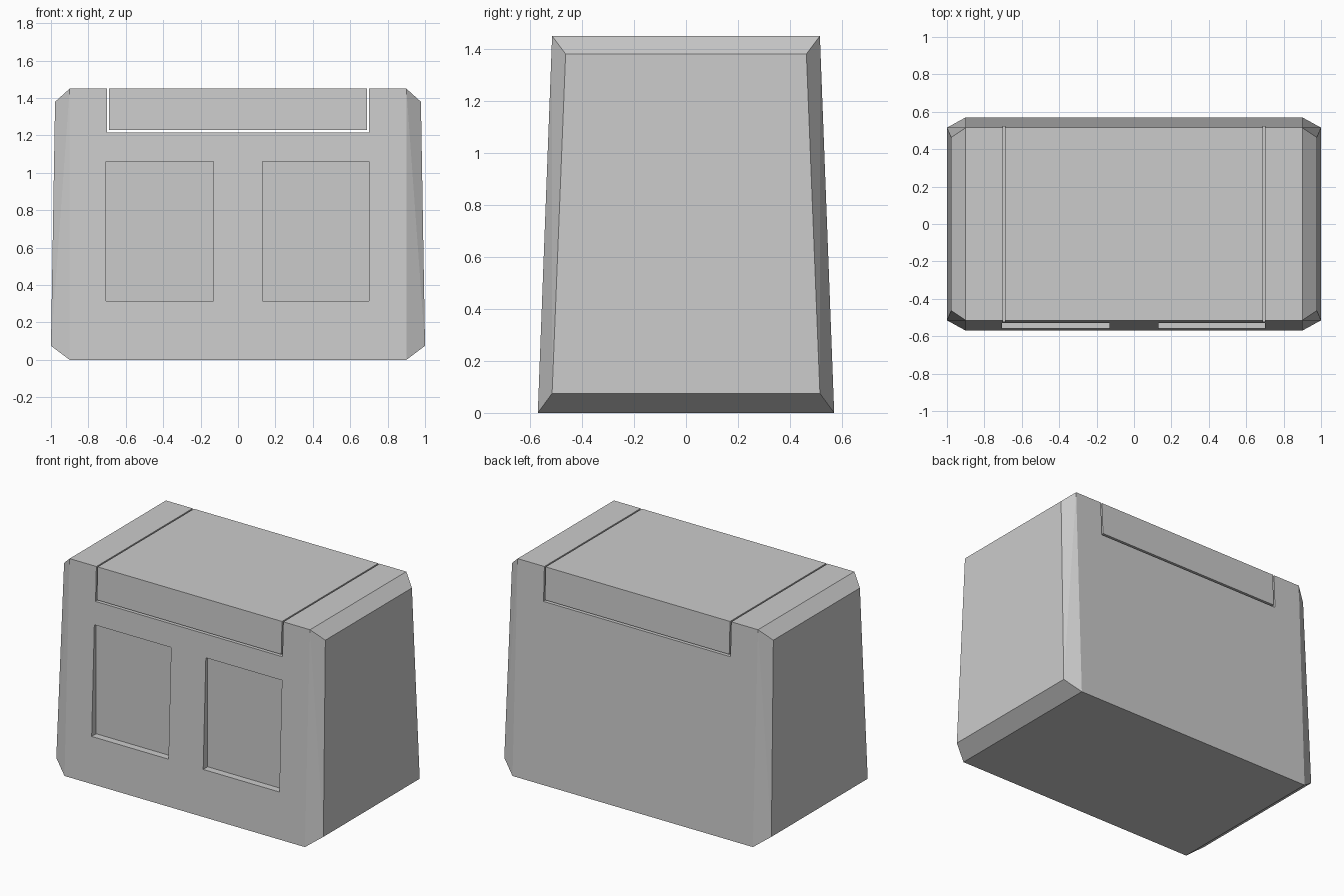
import bpy, bmesh, math

if "Cube" in bpy.data.objects:
    bpy.data.objects.remove(bpy.data.objects["Cube"])

grey = bpy.data.materials.new("light grey")
grey.diffuse_color = (0.6, 0.6, 0.6, 1)
grey.use_nodes = True
grey.node_tree.nodes["Principled BSDF"].inputs["Base Color"].default_value = grey.diffuse_color


def hull(name, points):
    """Flat-faced convex solid from its corner points."""
    bm = bmesh.new()
    for p in points:
        bm.verts.new(p)
    bmesh.ops.convex_hull(bm, input=bm.verts[:])
    bmesh.ops.dissolve_limit(bm, angle_limit=math.radians(2),
                             verts=bm.verts[:], edges=bm.edges[:])
    bmesh.ops.recalc_face_normals(bm, faces=bm.faces[:])
    mesh = bpy.data.meshes.new(name)
    bm.to_mesh(mesh)
    bm.free()
    mesh.materials.append(grey)
    obj = bpy.data.objects.new(name, mesh)
    bpy.context.collection.objects.link(obj)
    return obj


def mirrored(corners):
    """Repeat (x, y, z) corners in all four quadrants."""
    return [(sx * x, sy * y, z) for x, y, z in corners
            for sx in (-1, 1) for sy in (-1, 1)]


def cut(target, name, x0, x1, y0, y1, z0, z1):
    """Subtract a hidden box from the target."""
    cutter = hull(name, [(x, y, z) for x in (x0, x1)
                         for y in (y0, y1) for z in (z0, z1)])
    cutter.hide_render = True
    cutter.hide_viewport = True
    mod = target.modifiers.new(name, 'BOOLEAN')
    mod.operation = 'DIFFERENCE'
    mod.solver = 'EXACT'
    mod.object = cutter


BASE_Y, TOP_Y, HEIGHT = 0.57, 0.515, 1.45


def wall_y(z):
    """Half depth of the leaning front and back walls at a height."""
    return BASE_Y + (TOP_Y - BASE_Y) * z / HEIGHT


# Tapered body with bevelled ends
body = hull("body", mirrored([(0.9, BASE_Y, 0), (0.9, TOP_Y, HEIGHT),
                              (1.0, 0.515, 0.075), (0.978, 0.463, 1.38)]))

# Notch across the top that holds the lid
cut(body, "lid_notch_cutter", -0.70, 0.70, -0.8, 0.8, 1.217, 1.6)

# Two front recesses with upright back panels
for side, x0, x1 in (("left", -0.705, -0.13), ("right", 0.13, 0.70)):
    cut(body, side + "_recess_cutter", x0, x1, -0.7, -0.51, 0.315, 1.06)

# Lid, flush with the body and separated by a thin gap
LID_Z = 1.23
hull("lid", mirrored([(0.69, wall_y(LID_Z), LID_Z), (0.69, TOP_Y, HEIGHT)]))
